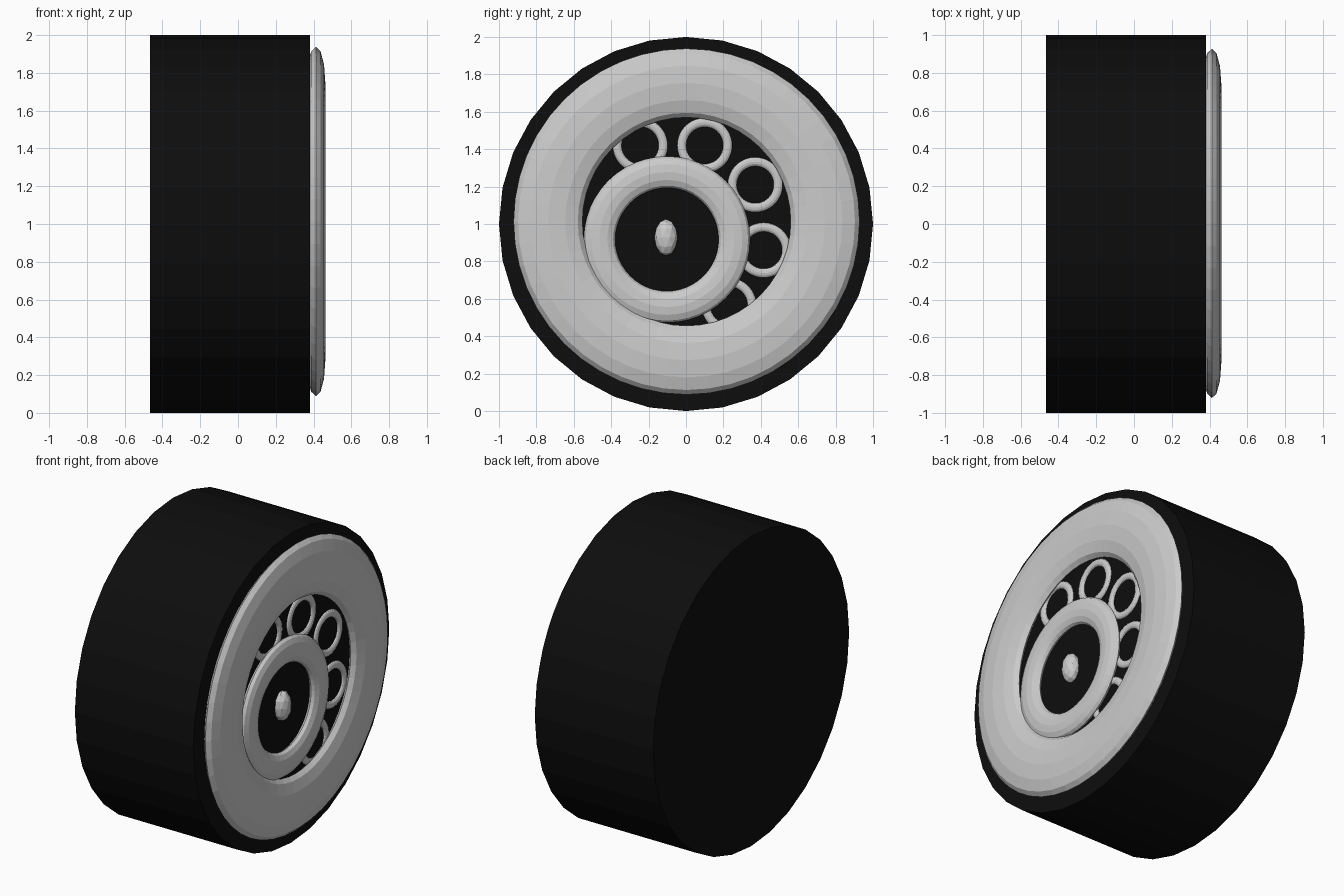
import bpy
from math import radians

if "Cube" in bpy.data.objects:
    bpy.data.objects.remove(bpy.data.objects["Cube"])

SIDEWAYS = (0, radians(90), 0)  # turns local z onto the wheel axle (x)

black = bpy.data.materials.new("black_rubber")
black.diffuse_color = (0.004, 0.004, 0.004, 1)
black.use_nodes = True
black.node_tree.nodes["Principled BSDF"].inputs["Base Color"].default_value = black.diffuse_color


def ring(name, x, y, z, outer, inner, half_depth, sides=48):
    """Torus facing +x, flattened along the axle."""
    minor = (outer - inner) / 2
    bpy.ops.mesh.primitive_torus_add(
        location=(x, y, z), rotation=SIDEWAYS, major_segments=sides,
        minor_segments=12, major_radius=(outer + inner) / 2, minor_radius=minor)
    ob = bpy.context.object
    ob.name = name
    ob.scale.z = half_depth / minor
    return ob


# Tyre: solid 32-sided drum
bpy.ops.mesh.primitive_cylinder_add(
    vertices=32, radius=1, depth=0.845, location=(-0.0425, 0, 1), rotation=SIDEWAYS)
tyre = bpy.context.object
tyre.name = "tyre"
tyre.data.materials.append(black)

# Wide rim and off-centre hub ring
ring("rim", 0.412, 0.003, 1.013, 0.925, 0.557, 0.05)
ring("hub_ring", 0.40, -0.102, 0.917, 0.445, 0.276, 0.035)

# Small rings around the hub
for i, (y, z) in enumerate([(-0.245, 1.42), (0.10, 1.42), (0.37, 1.21),
                            (0.415, 0.86), (0.23, 0.565)]):
    ring(f"small_ring_{i + 1}", 0.38, y, z, 0.147, 0.099, 0.015)

# Axle cap
bpy.ops.mesh.primitive_ico_sphere_add(subdivisions=2, radius=1, location=(0.392, -0.107, 0.928))
cap = bpy.context.object
cap.name = "axle_cap"
cap.scale = (0.05, 0.063, 0.098)
